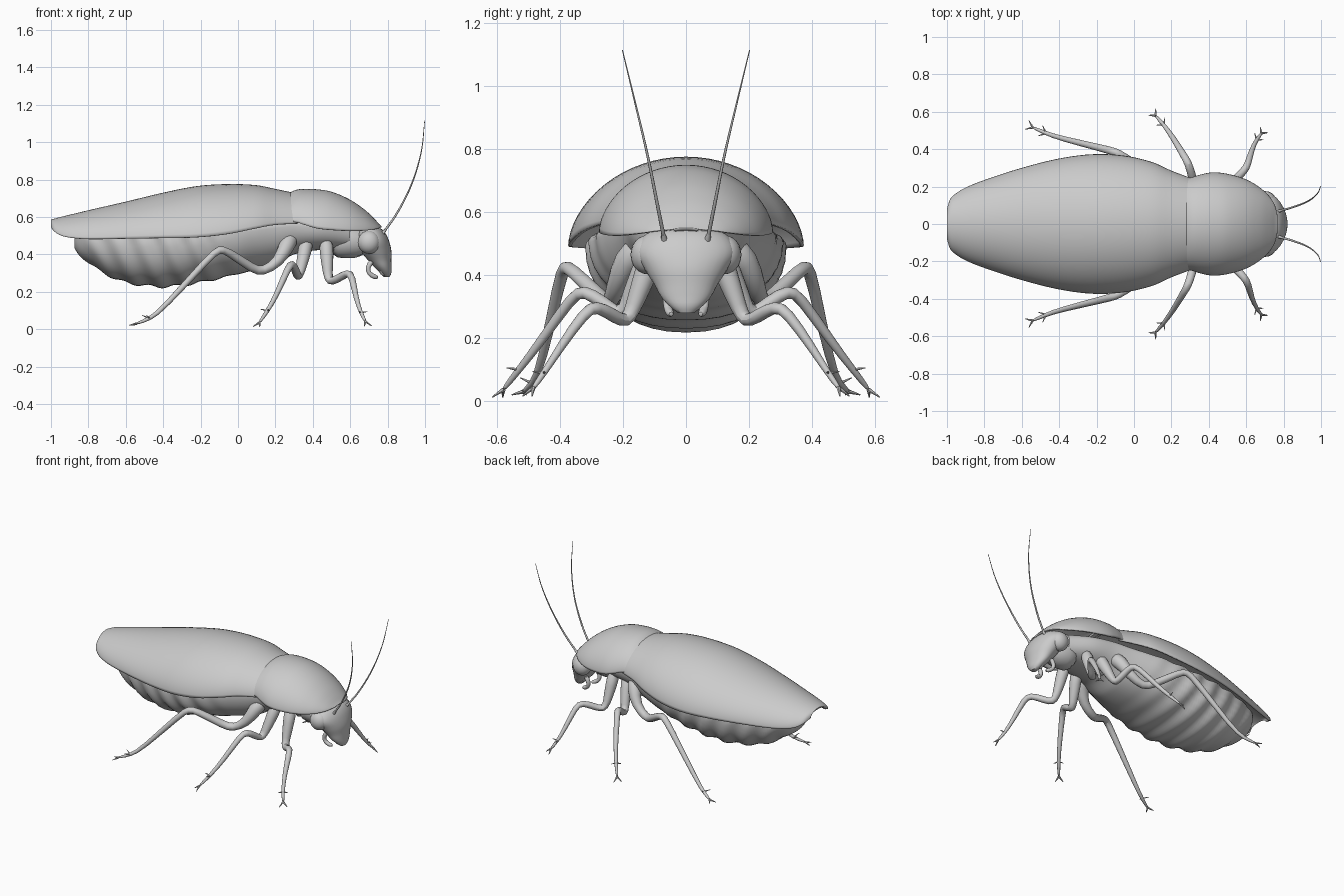
import bpy, bmesh, math
from mathutils import Vector

if "Cube" in bpy.data.objects:
    bpy.data.objects.remove(bpy.data.objects["Cube"])

grey = bpy.data.materials.new("shell grey")
grey.diffuse_color = (0.6, 0.6, 0.6, 1)
grey.use_nodes = True
grey.node_tree.nodes["Principled BSDF"].inputs["Base Color"].default_value = grey.diffuse_color


def table(rows, t):
    """Smooth (Catmull-Rom) lookup in rows sorted by their first value."""
    i = max(k for k in range(len(rows) - 1) if k == 0 or rows[k][0] <= t)
    a, b = rows[i], rows[i + 1]
    p, n = rows[max(i - 1, 0)], rows[min(i + 2, len(rows) - 1)]
    d = b[0] - a[0]
    s = (t - a[0]) / d
    out = []
    for k in range(1, len(a)):
        m0 = (b[k] - p[k]) / (b[0] - p[0]) * d
        m1 = (n[k] - a[k]) / (n[0] - a[0]) * d
        out.append((2*s**3 - 3*s*s + 1) * a[k] + (s**3 - 2*s*s + s) * m0
                   + (3*s*s - 2*s**3) * b[k] + (s**3 - s*s) * m1)
    return out


def loft(name, rings, closed=True, subsurf=0, solid=0):
    """Skin a list of point rings into one smooth object."""
    bm = bmesh.new()
    vs = [[bm.verts.new(p) for p in r] for r in rings]
    n = len(rings[0])
    for a, b in zip(vs, vs[1:]):
        for j in range(n if closed else n - 1):
            k = (j + 1) % n
            bm.faces.new((a[j], a[k], b[k], b[j]))
    if closed:
        bm.faces.new(vs[0][::-1])
        bm.faces.new(vs[-1])
    bmesh.ops.recalc_face_normals(bm, faces=bm.faces)
    if not closed and sum(f.normal.z for f in bm.faces) < 0:
        bmesh.ops.reverse_faces(bm, faces=bm.faces)
    me = bpy.data.meshes.new(name)
    bm.to_mesh(me)
    bm.free()
    me.materials.append(grey)
    ob = bpy.data.objects.new(name, me)
    bpy.context.collection.objects.link(ob)
    bpy.ops.object.select_all(action='DESELECT')
    ob.select_set(True)
    bpy.context.view_layer.objects.active = ob
    bpy.ops.object.shade_smooth_by_angle(angle=math.radians(50))
    if solid:
        m = ob.modifiers.new("thickness", 'SOLIDIFY')
        m.thickness, m.offset = solid, -1
    if subsurf:
        m = ob.modifiers.new("round", 'SUBSURF')
        m.levels = m.render_levels = subsurf
    return ob


def tube(name, pts, radii, sides=8, subsurf=1):
    """Tapered round tube along a path."""
    pts = [Vector(p) for p in pts]
    rings, side = [], None
    for i, (p, r) in enumerate(zip(pts, radii)):
        t = Vector()
        if i:
            t += (p - pts[i - 1]).normalized()
        if i < len(pts) - 1:
            t += (pts[i + 1] - p).normalized()
        t.normalize()
        side = t.orthogonal() if side is None else side - t * side.dot(t)
        side.normalize()
        up = t.cross(side)
        rings.append([p + r * (math.cos(a) * side + math.sin(a) * up)
                      for a in (2 * math.pi * k / sides for k in range(sides))])
    return loft(name, rings, subsurf=subsurf)


def shell(name, rows, count):
    """Arched plate; rows are x, half width, crest height, rim height."""
    rings = []
    for i in range(count + 1):
        # stations crowd towards both ends
        s = 0.5 - 0.5 * math.cos(math.pi * i / count)
        x = rows[0][0] + s * (rows[-1][0] - rows[0][0])
        w, top, rim = table(rows, x)
        ring = []
        for k in range(33):
            u = math.sin(math.pi * (k / 32 - 0.5))
            ring.append((x, w * u, rim + (top - rim) * max(0, 1 - u * u) ** 0.58))
        rings.append(ring)
    return loft(name, rings, closed=False, solid=0.012)


# wing covers
shell("wing_covers", [
    (-1, .08, .585, .545), (-.985, .13, .59, .525), (-.95, .165, .60, .502),
    (-.9, .195, .612, .49), (-.8, .235, .636, .482), (-.6, .30, .682, .485),
    (-.4, .35, .73, .488), (-.22, .373, .765, .492), (-.05, .365, .776, .51),
    (.1, .33, .77, .54), (.2, .285, .75, .558), (.32, .24, .725, .565)], 50)

# neck shield
shell("neck_shield", [
    (.27, .243, .728, .572), (.31, .25, .745, .572), (.35, .263, .75, .56),
    (.42, .276, .748, .54), (.5, .268, .735, .531), (.6, .238, .692, .526),
    (.68, .19, .637, .528), (.73, .14, .59, .534), (.755, .095, .562, .54),
    (.768, .04, .55, .545)], 36)

# body: x, half width, belly height, middle height
body_rows = [
    (-.875, .07, .435, .49), (-.85, .12, .395, .49), (-.8, .17, .355, .49),
    (-.7, .218, .29, .49), (-.6, .255, .25, .49), (-.4, .298, .226, .49),
    (-.2, .31, .25, .495), (0, .285, .295, .515), (.2, .22, .345, .54),
    (.3, .195, .40, .55), (.45, .165, .425, .54), (.6, .10, .43, .52)]
rings = []
for i in range(101):
    x = -.875 + 1.475 * i / 100
    w, low, mid = table(body_rows, x)
    fade = min(1, max(0, (.1 - x) / .3)) * min(1, (x + .875) / .1)
    ring = []
    for k in range(40):
        a = 2 * math.pi * k / 40
        c, s = math.cos(a), math.sin(a)
        # slanting belly segments
        bulge = 1 + .03 * fade * math.sin(2 * math.pi * (x + .12 * s) / .14)
        y = w * math.copysign(abs(c) ** .9, c) * bulge
        h = (mid - low) * bulge if s < 0 else .07
        ring.append((x, y, mid + h * math.copysign(abs(s) ** .9, s)))
    rings.append(ring)
loft("body", rings)

# head: height, centre x, half length, half width
head_rows = [
    (.28, .795, .016, .025), (.30, .79, .03, .05), (.33, .775, .045, .078),
    (.37, .757, .063, .10), (.42, .737, .083, .132), (.47, .722, .086, .158),
    (.51, .715, .075, .145), (.54, .708, .055, .11), (.555, .705, .025, .05)]
rings = []
for i in range(25):
    z = .28 + .275 * i / 24
    cx, rx, ry = table(head_rows, z)
    rings.append([(cx + rx * math.cos(a), ry * math.sin(a), z)
                  for a in (2 * math.pi * k / 28 for k in range(28))])
loft("head", rings)
tube("neck", [(.5, 0, .48), (.58, 0, .47), (.70, 0, .46)], [.10, .095, .08], 16)

# legs: path from hip to foot and radius at each point
legs = {
    "front_leg": ([(.47, .10, .48), (.475, .13, .40), (.48, .17, .29), (.49, .19, .25),
                   (.53, .225, .268), (.59, .285, .305), (.61, .32, .285),
                   (.63, .40, .17), (.655, .45, .09), (.685, .49, .035)],
                  [.045, .04, .028, .025, .025, .022, .021, .015, .011, .009]),
    "middle_leg": ([(.37, .10, .49), (.355, .14, .41), (.33, .19, .30), (.32, .21, .275),
                    (.31, .26, .31), (.29, .325, .355), (.27, .36, .335),
                    (.21, .46, .19), (.16, .53, .10), (.11, .585, .03)],
                   [.045, .04, .028, .025, .025, .023, .021, .016, .012, .009]),
    "hind_leg": ([(.29, .13, .50), (.26, .19, .45), (.22, .225, .36), (.13, .24, .305),
                  (.08, .265, .322), (-.06, .365, .42), (-.10, .385, .43),
                  (-.15, .40, .39), (-.40, .46, .11), (-.47, .485, .055), (-.55, .52, .028)],
                 [.05, .05, .032, .028, .028, .024, .023, .022, .015, .012, .008]),
}
for sy, side in ((-1, "right"), (1, "left")):
    def flip(points):
        return [(p[0], sy * p[1], p[2]) for p in points]

    for name, (path, radii) in legs.items():
        tube(f"{side}_{name}", flip(path), radii)
        # claws at the foot and spurs above it
        foot, prev = Vector(path[-1]), Vector(path[-2])
        d = (foot - prev).normalized()
        across = d.cross(Vector((0, 0, 1))).normalized()
        for j, s in enumerate((-1, 1)):
            tip = foot + d * .025 + across * s * .025
            tip.z = max(tip.z, .006)
            tube(f"{side}_{name}_claw_{j}", flip([foot - d * .01, tip]), [.007, .002], 6, 0)
            spur = prev + d * .035 + across * s * .03 + Vector((0, 0, .03))
            tube(f"{side}_{name}_spur_{j}", flip([prev, spur]), [.006, .0015], 6, 0)

    # eye
    bpy.ops.mesh.primitive_uv_sphere_add(segments=20, ring_count=12, radius=1,
                                         location=(.70, sy * .122, .465))
    eye = bpy.context.object
    eye.name = f"{side}_eye"
    eye.scale = (.06, .054, .062)
    eye.data.materials.append(grey)
    bpy.ops.object.shade_smooth()

    # antenna, sampled along a smooth sweep in height
    feeler = [(.50, .765, .066), (.62, .85, .09), (.78, .93, .122),
              (.95, .98, .162), (1.115, .998, .202)]
    pts = []
    for i in range(21):
        z = .50 + .615 * i / 20
        x, y = table(feeler, z)
        pts.append((x, sy * y, z))
    tube(f"{side}_antenna", pts, [.0065 - .005 * i / 20 for i in range(21)], 8, 0)
    tube(f"{side}_antenna_base", [pts[0], pts[1]], [.012, .007], 8, 0)

    # mouth feelers: inner jaw and hooked palp
    tube(f"{side}_palp", flip([(.72, .06, .37), (.69, .062, .33), (.70, .058, .295),
                               (.73, .052, .28), (.75, .045, .275)]),
         [.018, .015, .014, .016, .008])
    tube(f"{side}_jaw", flip([(.77, .03, .36), (.765, .035, .31), (.785, .02, .285)]),
         [.025, .02, .01])
